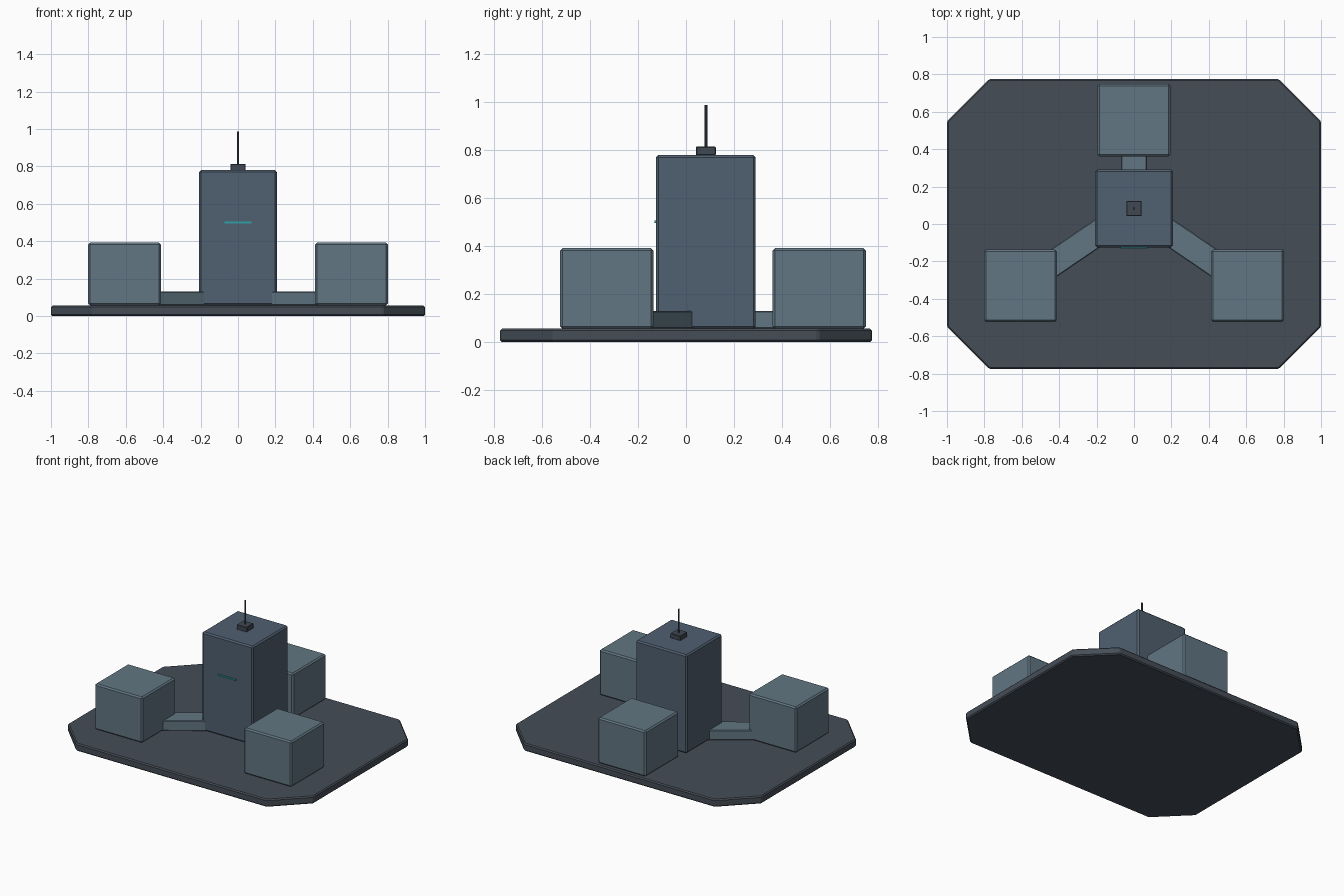
import bpy, bmesh, math
from mathutils import Matrix

if "Cube" in bpy.data.objects:
    bpy.data.objects.remove(bpy.data.objects["Cube"])


def material(name, rgb):
    m = bpy.data.materials.new(name)
    m.diffuse_color = (*rgb, 1)
    m.use_nodes = True
    m.node_tree.nodes["Principled BSDF"].inputs["Base Color"].default_value = m.diffuse_color
    return m


BASE = material("base_grey", (0.06, 0.075, 0.095))
TOWER = material("tower_blue", (0.08, 0.115, 0.16))
POD = material("pod_blue", (0.12, 0.18, 0.225))
DARK = material("mast_dark", (0.05, 0.065, 0.085))
GLOW = material("light_teal", (0.03, 0.35, 0.4))


def finish(name, bm, mat, bevel=0):
    bmesh.ops.recalc_face_normals(bm, faces=bm.faces)
    me = bpy.data.meshes.new(name)
    bm.to_mesh(me)
    bm.free()
    me.materials.append(mat)
    ob = bpy.data.objects.new(name, me)
    bpy.context.collection.objects.link(ob)
    if bevel:
        mod = ob.modifiers.new("bevel", 'BEVEL')
        mod.width, mod.segments = bevel, 1
    return ob


def box(name, centre, size, z0, z1, mat, bevel=0, angle=0):
    bm = bmesh.new()
    bmesh.ops.create_cube(bm, size=1)
    bmesh.ops.transform(bm, verts=bm.verts, matrix=(
        Matrix.Translation((centre[0], centre[1], (z0 + z1) / 2))
        @ Matrix.Rotation(angle, 4, 'Z')
        @ Matrix.Diagonal((size[0], size[1], z1 - z0, 1))))
    return finish(name, bm, mat, bevel)


FLOOR = 0.056
HUB = (0, 0.083)

# chamfered ground slab
X, Y, C = 1.0, 0.775, 0.225
outline = [(X, Y - C), (X - C, Y), (C - X, Y), (-X, Y - C),
           (-X, C - Y), (C - X, -Y), (X - C, -Y), (X, C - Y)]
bm = bmesh.new()
face = bm.faces.new([bm.verts.new((x, y, 0)) for x, y in outline])
top = bmesh.ops.extrude_face_region(bm, geom=[face])["geom"]
bmesh.ops.translate(bm, vec=(0, 0, FLOOR),
                    verts=[v for v in top if isinstance(v, bmesh.types.BMVert)])
finish("base_slab", bm, BASE, 0.008)

# central tower
box("central_tower", HUB, (0.415, 0.415), FLOOR, 0.78, TOWER, 0.01)

# outer blocks, each joined to the tower by a low corridor
for name, px, py in (("back", 0, 0.555), ("left", -0.607, -0.33), ("right", 0.607, -0.33)):
    box(name + "_block", (px, py), (0.388, 0.388), FLOOR, 0.392, POD, 0.01)
    dx, dy = px - HUB[0], py - HUB[1]
    d = math.hypot(dx, dy)
    box(name + "_corridor", (HUB[0] + dx / 2, HUB[1] + dy / 2), (d * 0.72, 0.139),
        FLOOR, 0.13, POD, 0.005, math.atan2(dy, dx))

# roof box and antenna mast
box("roof_box", HUB, (0.082, 0.082), 0.778, 0.814, DARK, 0.003)
bm = bmesh.new()
bmesh.ops.create_cone(bm, cap_ends=True, segments=8, radius1=0.006, radius2=0.006,
                      depth=0.175, matrix=Matrix.Translation((0, HUB[1], 0.8995)))
finish("antenna", bm, DARK)

# light strip on the tower front
box("light_strip", (0, -0.126), (0.146, 0.012), 0.496, 0.506, GLOW)
